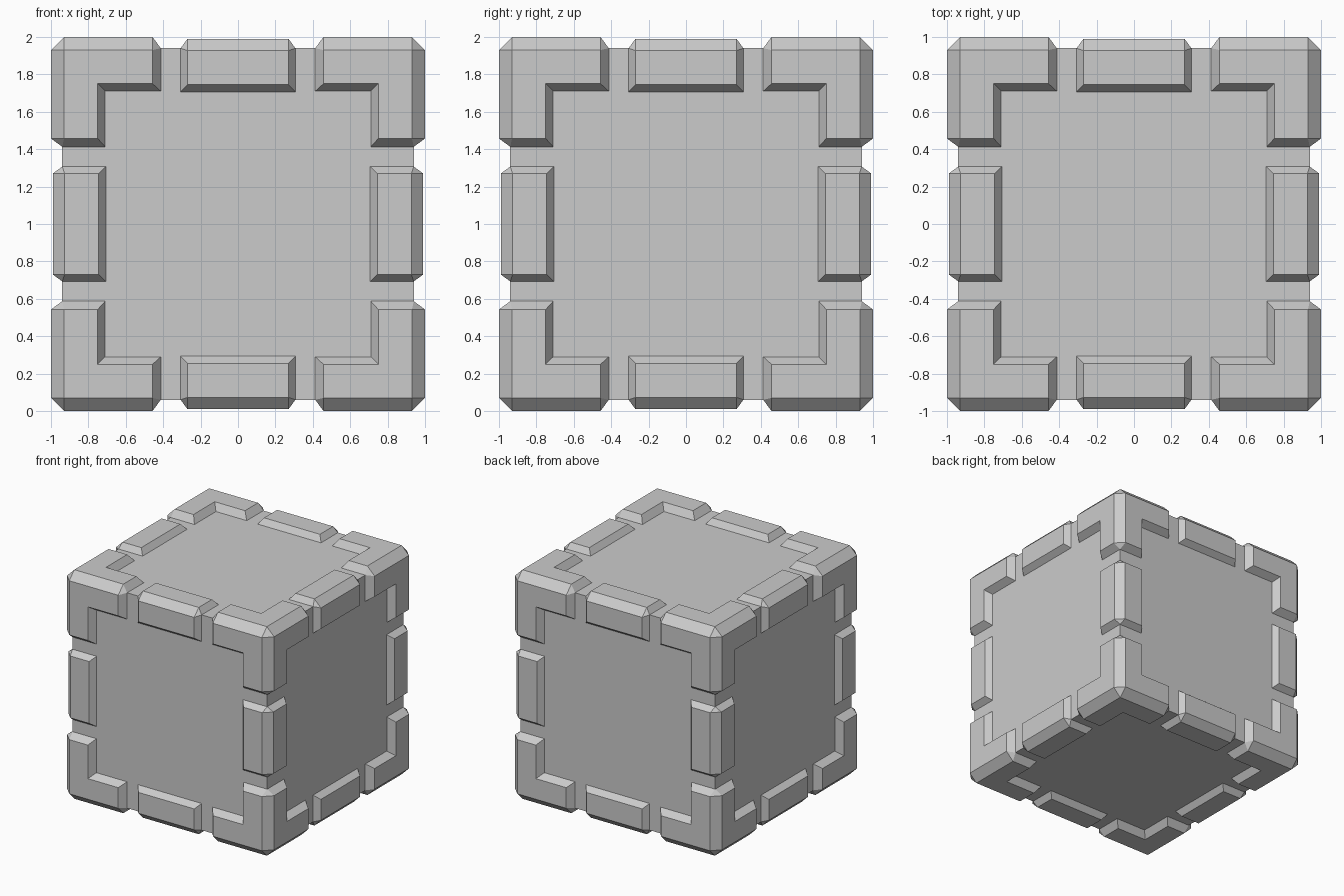
import bpy, bmesh

if "Cube" in bpy.data.objects:
    bpy.data.objects.remove(bpy.data.objects["Cube"])

CORE = 0.94  # half size of the inner block


def cyc(p, n):
    """Cycle coordinates so a face pattern repeats on the other axes."""
    return p[-n:] + p[:-n] if n else p


def make_object(name, faces, mirror):
    bm = bmesh.new()
    for f in faces:
        bm.faces.new([bm.verts.new(p) for p in f])
    bmesh.ops.remove_doubles(bm, verts=bm.verts, dist=1e-4)
    bmesh.ops.recalc_face_normals(bm, faces=bm.faces)
    me = bpy.data.meshes.new(name)
    bm.to_mesh(me)
    bm.free()
    ob = bpy.data.objects.new(name, me)
    ob.location.z = 1
    bpy.context.collection.objects.link(ob)
    mod = ob.modifiers.new("mirror", 'MIRROR')
    mod.use_axis = mirror
    mod.use_mirror_merge = False
    return ob


# Inner block
bpy.ops.mesh.primitive_cube_add(size=2 * CORE, location=(0, 0, 1))
bpy.context.object.name = "inner_block"

# Corner guards: an L-shaped plate on each of three faces, chamfered together
H, E, I, T = 1.0, 0.93, 0.75, 0.457     # height, chamfer, inner edge, end
IB, TB = 0.71, 0.413                    # inner edge and end at the base
top = [(E, E, H), (E, T, H), (I, T, H), (I, I, H), (T, I, H), (T, E, H)]
base = [(CORE, CORE, CORE), (CORE, TB, CORE), (IB, TB, CORE),
        (IB, IB, CORE), (TB, IB, CORE), (TB, CORE, CORE)]
pattern = [top, base]
pattern += [[top[k], top[k + 1], base[k + 1], base[k]] for k in range(1, 5)]
pattern += [[(E, E, H), (E, T, H), (H, T, E), (H, E, E)],   # outer chamfer
            [(E, T, H), (H, T, E), (CORE, TB, CORE)]]       # chamfer end
faces = [[cyc(p, n) for p in f] for n in range(3) for f in pattern]
faces.append([(E, E, H), (H, E, E), (E, H, E)])             # corner tip
make_object("corner_guards", faces, (True, True, True))

# Edge guards: a chamfered angle bar in the middle of each edge
H, E, I, T = 0.99, 0.927, 0.745, 0.27
IB, TB = 0.707, 0.307
half = [
    [(E, -T, H), (E, T, H), (I, T, H), (I, -T, H)],
    [(I, -T, H), (I, T, H), (IB, TB, CORE), (IB, -TB, CORE)],
    [(CORE, -TB, CORE), (CORE, TB, CORE), (IB, TB, CORE), (IB, -TB, CORE)],
]
for s in (1, -1):
    half.append([(E, s * T, H), (I, s * T, H), (IB, s * TB, CORE), (CORE, s * TB, CORE)])
bar = half + [[p[::-1] for p in f] for f in half]
bar.append([(E, -T, H), (E, T, H), (H, T, E), (H, -T, E)])
for s in (1, -1):
    bar.append([(E, s * T, H), (H, s * T, E), (CORE, s * TB, CORE)])
for n, axis in enumerate("yzx"):
    make_object("edge_guards_" + axis, [[cyc(p, n) for p in f] for f in bar],
                cyc((True, False, True), n))
